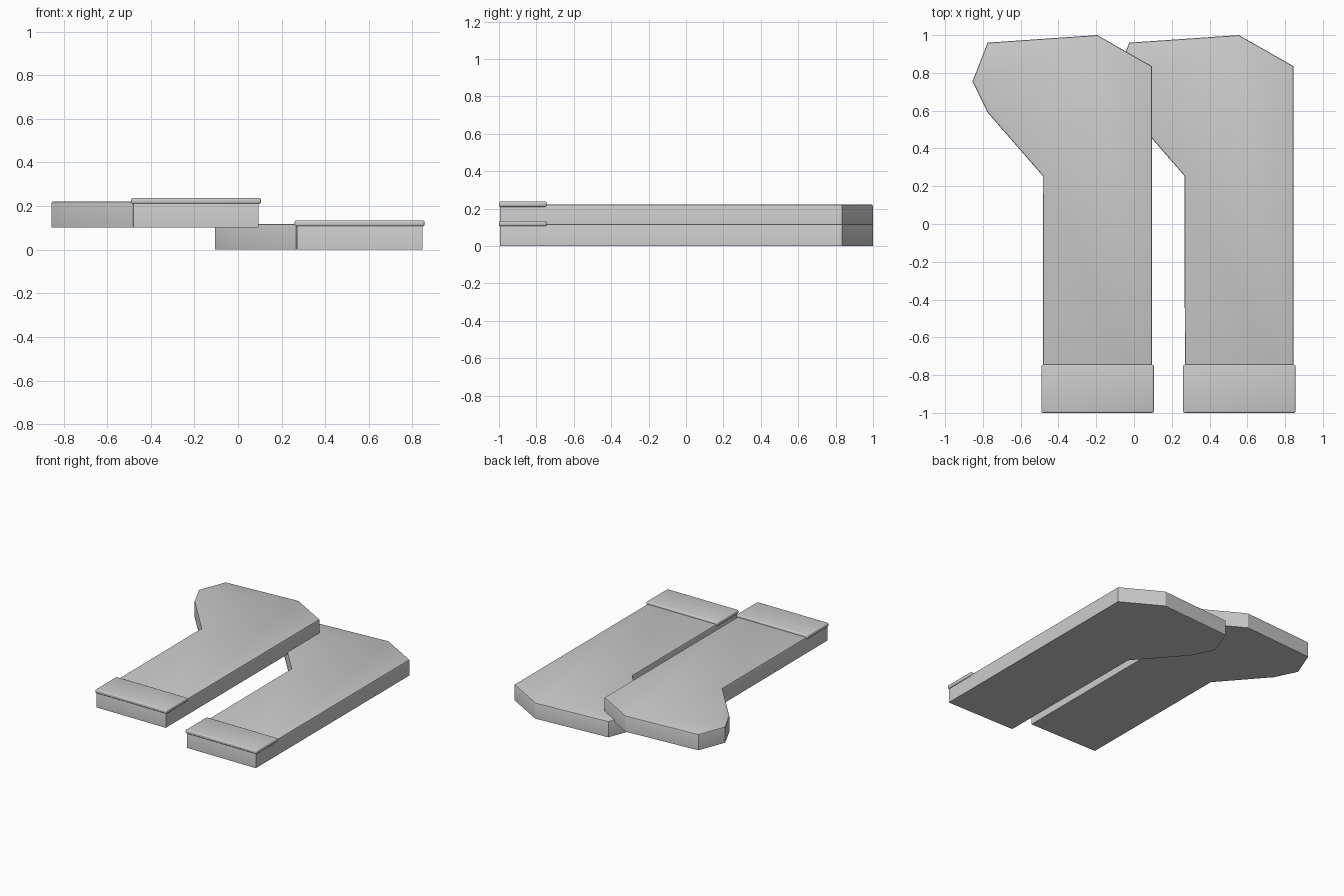
import bpy, bmesh

if "Cube" in bpy.data.objects:
    bpy.data.objects.remove(bpy.data.objects["Cube"])

# Sock outline seen from above: leg, heel, sole, toe, instep
OUTLINE = [(-0.48, -0.995), (0.095, -0.995), (0.095, 0.835), (-0.195, 1.0),
           (-0.775, 0.96), (-0.855, 0.755), (-0.775, 0.59), (-0.483, 0.255)]
CUFF = [(-0.49, -1.0), (0.105, -1.0), (0.105, -0.745), (-0.49, -0.745)]


def slab(name, outline, z0, z1, bevel, segments, top_only):
    """Extruded outline with softened edges."""
    bm = bmesh.new()
    base = bm.faces.new([bm.verts.new((x, y, z0)) for x, y in outline])
    ext = bmesh.ops.extrude_face_region(bm, geom=[base], use_keep_orig=True)
    for v in ext["geom"]:
        if isinstance(v, bmesh.types.BMVert):
            v.co.z = z1
    bmesh.ops.recalc_face_normals(bm, faces=bm.faces)
    mid = (z0 + z1) / 2
    edges = [e for e in bm.edges
             if not top_only or all(v.co.z > mid for v in e.verts)]
    bmesh.ops.bevel(bm, geom=edges, offset=bevel, segments=segments,
                    profile=0.5, affect='EDGES', clamp_overlap=True)
    mesh = bpy.data.meshes.new(name)
    bm.to_mesh(mesh)
    bm.free()
    return mesh


body = slab("sock_body", OUTLINE, 0.0, 0.119, 0.008, 2, True)
cuff = slab("sock_cuff", CUFF, 0.107, 0.135, 0.009, 3, False)

# Two overlapping socks share the same meshes
for label, x, z in (("upper", 0.0, 0.103), ("lower", 0.75, 0.0)):
    for part, mesh in (("body", body), ("cuff", cuff)):
        ob = bpy.data.objects.new(f"{label}_sock_{part}", mesh)
        ob.location = (x, 0, z)
        bpy.context.collection.objects.link(ob)
        bpy.context.view_layer.objects.active = ob
        bpy.ops.object.select_all(action='DESELECT')
        ob.select_set(True)
        bpy.ops.object.shade_smooth_by_angle()
